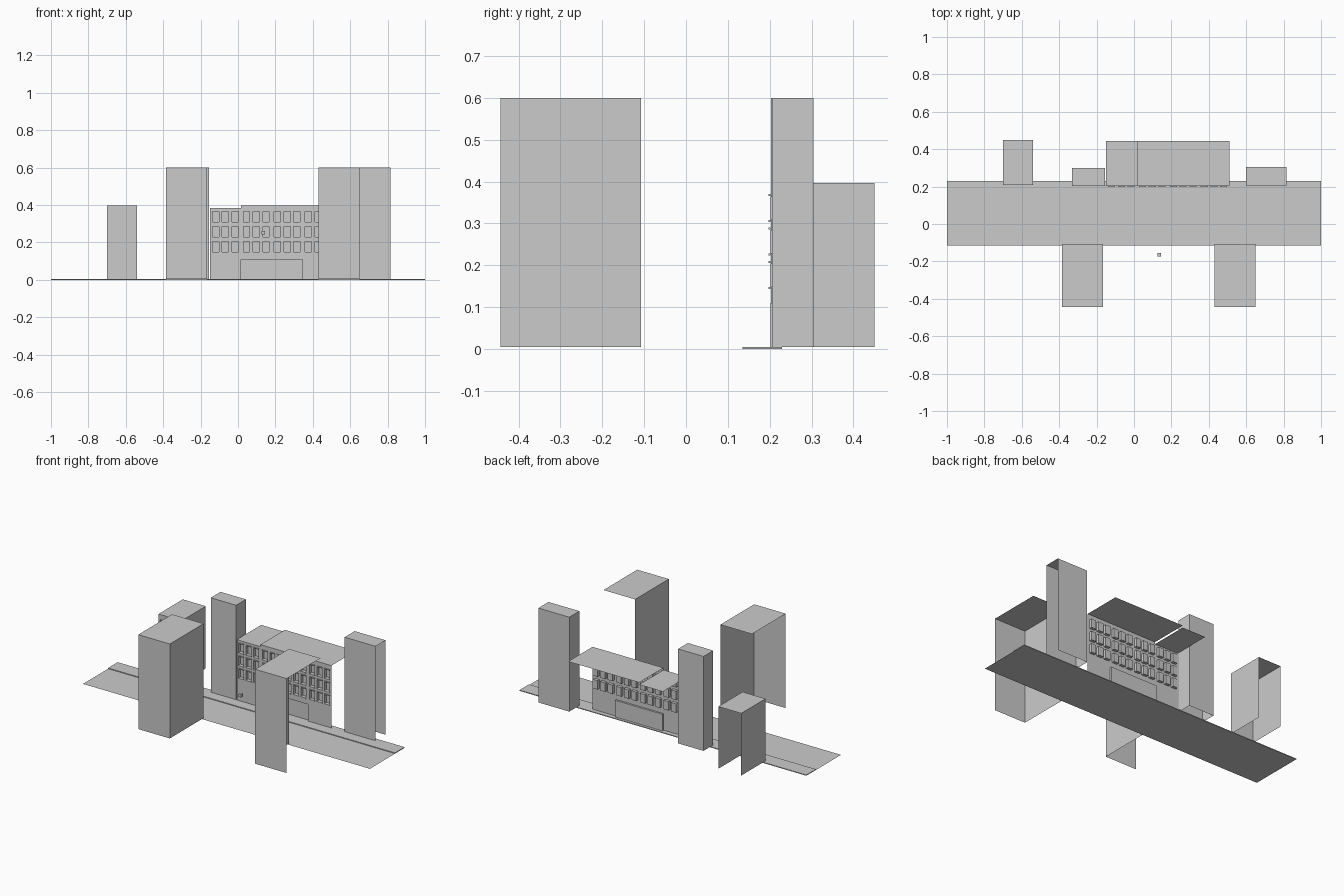
import bpy, bmesh
from mathutils import Vector

if "Cube" in bpy.data.objects:
    bpy.data.objects.remove(bpy.data.objects["Cube"])

BASE = 0.005


def finish(name, bm):
    me = bpy.data.meshes.new(name)
    bm.to_mesh(me)
    bm.free()
    ob = bpy.data.objects.new(name, me)
    bpy.context.collection.objects.link(ob)
    return ob


def add_sides(bm, lo, hi, sides):
    """Add the chosen faces of a box: L R F B T D."""
    (a, b, c), (d, e, f) = lo, hi
    quads = {
        'L': ((a, e, c), (a, b, c), (a, b, f), (a, e, f)),
        'R': ((d, b, c), (d, e, c), (d, e, f), (d, b, f)),
        'F': ((a, b, c), (d, b, c), (d, b, f), (a, b, f)),
        'B': ((d, e, c), (a, e, c), (a, e, f), (d, e, f)),
        'T': ((a, b, f), (d, b, f), (d, e, f), (a, e, f)),
        'D': ((a, e, c), (d, e, c), (d, b, c), (a, b, c)),
    }
    for s in sides:
        bm.faces.new([bm.verts.new(p) for p in quads[s]])


def shell(name, lo, hi, sides):
    bm = bmesh.new()
    add_sides(bm, lo, hi, sides)
    bmesh.ops.remove_doubles(bm, verts=bm.verts, dist=1e-5)
    return finish(name, bm)


ROWS = [(0.148, 0.204), (0.228, 0.284), (0.308, 0.364)]
WIN_W = 0.034


def facade(name, x0, x1, y, top, depth, recess=0.0):
    """Wall module with a 3 x 3 grid of inset windows and an optional set-back shopfront."""
    cx = (x0 + x1) / 2
    xs = [x0]
    for i in (-1, 0, 1):
        c = cx + i * 0.052
        xs += [c - WIN_W / 2, c + WIN_W / 2]
    xs.append(x1)
    zs = [BASE, 0.11] + [z for r in ROWS for z in r] + [top]
    bm = bmesh.new()
    grid = [[bm.verts.new((x, y, z)) for x in xs] for z in zs]
    windows, shop = [], []
    for j in range(len(zs) - 1):
        for i in range(len(xs) - 1):
            f = bm.faces.new((grid[j][i], grid[j][i + 1], grid[j + 1][i + 1], grid[j + 1][i]))
            if i % 2 == 1 and j in (2, 4, 6):
                windows.append(f)
            if j == 0:
                shop.append(f)
    # raised surround, then the pane pushed back
    bmesh.ops.inset_individual(bm, faces=windows, thickness=0.004, depth=0.004)
    r = bmesh.ops.extrude_discrete_faces(bm, faces=windows)
    for f in r['faces']:
        bmesh.ops.translate(bm, verts=f.verts, vec=Vector((0, depth, 0)))
    if recess:
        r = bmesh.ops.extrude_face_region(bm, geom=shop)
        bmesh.ops.translate(bm, verts=[v for v in r['geom'] if isinstance(v, bmesh.types.BMVert)],
                            vec=Vector((0, recess, 0)))
        bmesh.ops.delete(bm, geom=[f for f in shop if f.is_valid], context='FACES')
    return finish(name, bm)


# street and raised pavement
shell("road", (-1, -0.115, 0), (1, 0.14, 0), 'T')
shell("pavement", (-1, 0.135, 0), (1, 0.23, 0.005), 'FTLRBD')

# plain towers, open where they face away from the street scene
shell("front_left_tower", (-0.385, -0.443, BASE), (-0.165, -0.107, 0.6), 'FRT')
shell("front_right_tower", (0.43, -0.443, BASE), (0.65, -0.107, 0.6), 'FLT')
shell("back_left_tower", (-0.332, 0.203, BASE), (-0.155, 0.3, 0.6), 'FBLRT')
shell("back_right_tower", (0.6, 0.205, BASE), (0.815, 0.305, 0.6), 'FBLT')

# small block with windows
shell("small_block_shell", (-0.7, 0.208, BASE), (-0.54, 0.45, 0.397), 'LRT')
facade("small_block_front", -0.7, -0.54, 0.208, 0.397, 0.008)

# long terrace: low left unit and three taller units
facade("terrace_front_0", -0.15, 0.015, 0.202, 0.385, 0.018)
shell("terrace_low_roof", (-0.15, 0.202, 0.385), (0.015, 0.445, 0.385), 'T')
for k in range(3):
    x = 0.015 + k * 0.165
    facade("terrace_front_%d" % (k + 1), x, x + 0.165, 0.202, 0.398, 0.018,
           0.012 if k < 2 else 0.0)
shell("terrace_high_roof", (0.015, 0.202, 0.398), (0.51, 0.445, 0.398), 'T')

# window sills
bm = bmesh.new()
for k in range(4):
    for i in (-1, 0, 1):
        c = -0.0675 + k * 0.165 + i * 0.052
        for z0, z1 in ROWS:
            add_sides(bm, (c - 0.019, 0.197, z0 - 0.005), (c + 0.019, 0.202, z0), 'LRFTD')
            add_sides(bm, (c - 0.019, 0.197, z1 + 0.001), (c + 0.019, 0.202, z1 + 0.006), 'LRFTD')
finish("window_sills", bm)

# small floating box
shell("small_box", (0.126, -0.175, 0.243), (0.144, -0.155, 0.261), 'LRFBTD')
